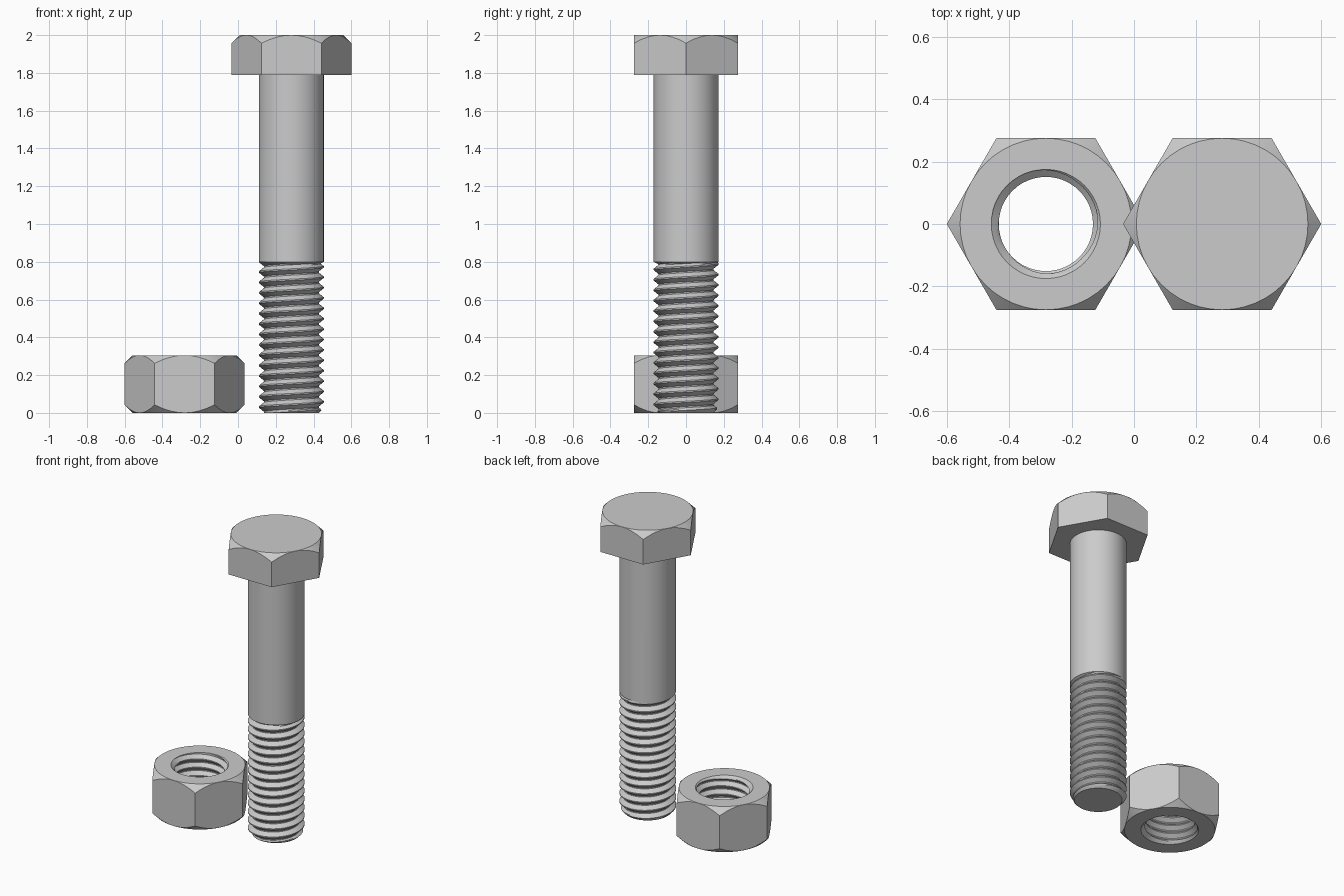
import bpy, bmesh
from math import cos, sin, pi, radians

if "Cube" in bpy.data.objects:
    bpy.data.objects.remove(bpy.data.objects["Cube"])

N = 48            # segments around
PITCH = 0.055
STEPS = 8         # rows per thread turn
WAVE = [1, 1, 2/3, 1/3, 0, 0, 1/3, 2/3, 1]
FLAT = 0.275      # half the width across flats


def circle(r, z):
    return [(r, z)] * (N + 1)


def hexagon(z, chamfer=0):
    # hexagonal outline; chamfer = +1 / -1 gives the curved edge of a 45 degree chamfer
    ring = []
    for i in range(N + 1):
        a = (2 * pi * i / N) % (pi / 3) - pi / 6
        r = FLAT / cos(a)
        ring.append((r, z - chamfer * (r - FLAT)))
    return ring


def thread(r_min, r_max, height, limit):
    # rows follow the helix and are clamped to the ends of the threaded length
    rings = []
    for j in range(int((height / PITCH + 1) * STEPS) + 2):
        ring = []
        for i in range(N + 1):
            z = PITCH * (j / STEPS + i / N - 1)
            z = min(max(z, 0), height)
            t = ((z / PITCH - i / N) % 1) * STEPS
            k = min(int(t), STEPS - 1)
            w = WAVE[k] + (WAVE[k + 1] - WAVE[k]) * (t - k)
            ring.append((limit(r_min + (r_max - r_min) * w, z), z))
        rings.append(ring)
    return rings


def loft(name, rings, x):
    bm = bmesh.new()
    grid = [[bm.verts.new((r * cos(2 * pi * i / N), r * sin(2 * pi * i / N), z))
             for i, (r, z) in enumerate(ring)] for ring in rings]
    for a, b in zip(grid, grid[1:]):
        for i in range(N):
            bm.faces.new((a[i], a[i + 1], b[i + 1], b[i]))
    bmesh.ops.remove_doubles(bm, verts=bm.verts[:], dist=1e-5)
    bmesh.ops.recalc_face_normals(bm, faces=bm.faces[:])
    mesh = bpy.data.meshes.new(name)
    bm.to_mesh(mesh)
    bm.free()
    obj = bpy.data.objects.new(name, mesh)
    obj.location.x = x
    bpy.context.collection.objects.link(obj)
    bpy.ops.object.select_all(action='DESELECT')
    obj.select_set(True)
    bpy.context.view_layer.objects.active = obj
    bpy.ops.object.shade_smooth_by_angle(angle=radians(30))
    return obj


# Bolt: chamfered tip, thread, plain shank, hexagonal head
R, TOP = 0.172, 0.80
bolt_thread = thread(0.146, R, TOP,
                     lambda r, z: min(max(r, R - 2 * (TOP - z)), 0.145 + z))
loft("bolt", [circle(0, 0)] + bolt_thread
     + [circle(R, 1.79), hexagon(1.79), hexagon(2.0, 1), circle(FLAT, 2.0), circle(0, 2.0)],
     0.2825)

# Nut: countersunk threaded hole, hexagonal body chamfered on both ends
H = 0.305
nut_thread = thread(0.151, 0.175, H, lambda r, z: max(r, 0.175 - z, 0.175 - (H - z)))
loft("nut", nut_thread
     + [circle(FLAT, H), hexagon(H, 1), hexagon(0, -1), circle(FLAT, 0), nut_thread[0]],
     -0.2825)
